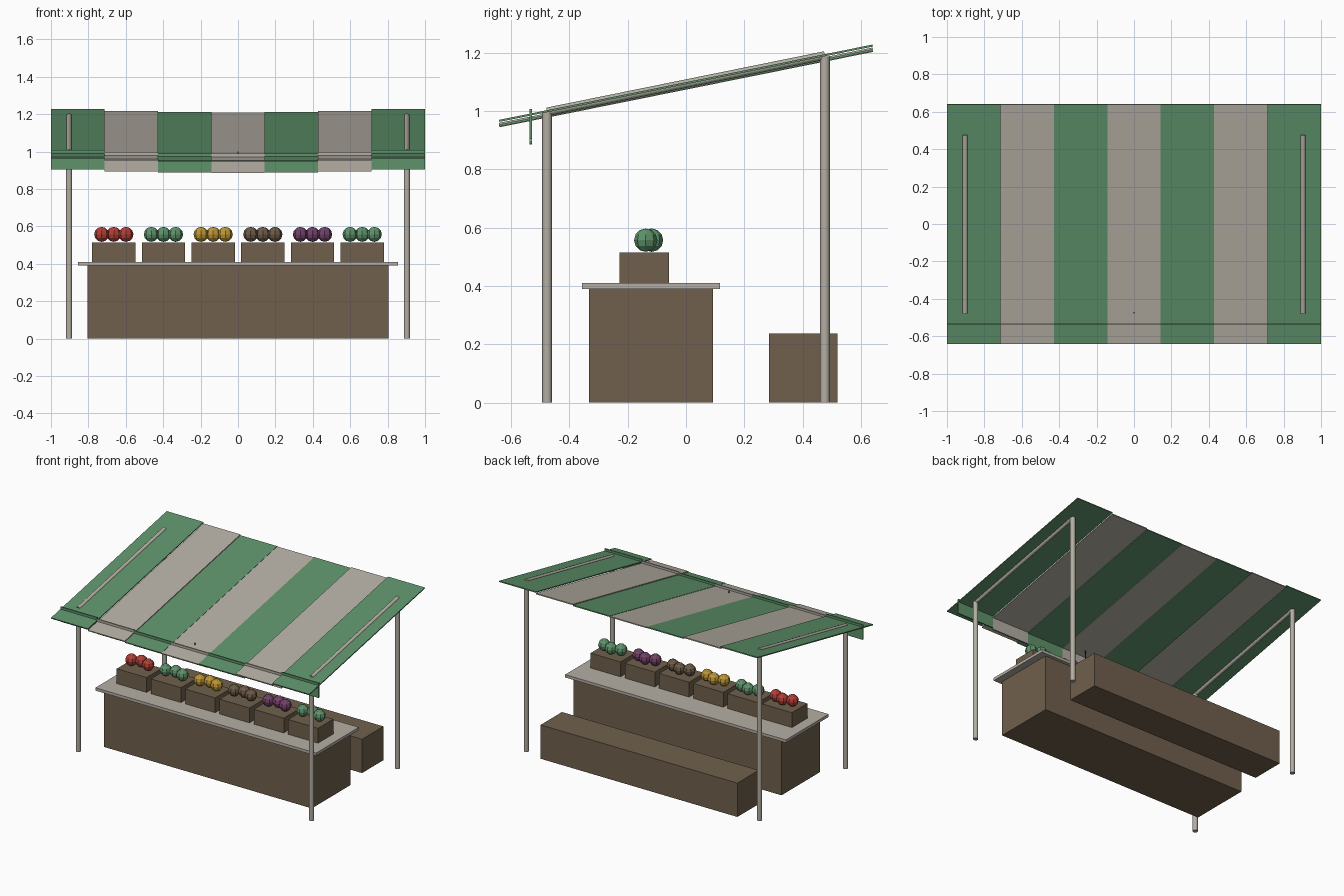
import bpy, bmesh, math
from mathutils import Vector, Matrix

if "Cube" in bpy.data.objects:
    bpy.data.objects.remove(bpy.data.objects["Cube"])


def material(name, r, g, b):
    lin = [((c / 255 + 0.055) / 1.055) ** 2.4 for c in (r, g, b)]
    m = bpy.data.materials.new(name)
    m.diffuse_color = (*lin, 1)
    m.use_nodes = True
    m.node_tree.nodes["Principled BSDF"].inputs["Base Color"].default_value = m.diffuse_color
    return m


GREEN = material("green", 94, 146, 106)
CREAM = material("cream grey", 180, 174, 163)
WOOD = material("brown wood", 112, 96, 77)
RED = material("red", 178, 62, 54)
YELLOW = material("yellow", 190, 150, 52)
EARTH = material("earth brown", 108, 90, 72)
PURPLE = material("purple", 114, 66, 104)
DARK = material("dark cord", 50, 48, 46)


def finish(name, bm, mat):
    me = bpy.data.meshes.new(name)
    bm.to_mesh(me)
    bm.free()
    me.materials.append(mat)
    ob = bpy.data.objects.new(name, me)
    bpy.context.collection.objects.link(ob)
    return ob


def box(name, lo, hi, mat, tilt=0):
    lo, hi = Vector(lo), Vector(hi)
    bm = bmesh.new()
    bmesh.ops.create_cube(bm, size=1, matrix=Matrix.Translation((lo + hi) / 2)
                          @ Matrix.Rotation(tilt, 4, 'X')
                          @ Matrix.Diagonal((*(hi - lo), 1)))
    return finish(name, bm, mat)


def rod(name, a, b, r, mat, sides=10):
    a, b = Vector(a), Vector(b)
    bm = bmesh.new()
    rot = (b - a).to_track_quat('Z', 'Y').to_matrix().to_4x4()
    bmesh.ops.create_cone(bm, cap_ends=True, segments=sides, radius1=r, radius2=r,
                          depth=(b - a).length,
                          matrix=Matrix.Translation((a + b) / 2) @ rot)
    ob = finish(name, bm, mat)
    for p in ob.data.polygons:
        p.use_smooth = len(p.vertices) == 4
    for e in ob.data.edges:  # keep the end rims sharp
        za, zb = (ob.data.vertices[v].co for v in e.vertices)
        e.use_edge_sharp = abs((za - zb).dot((b - a).normalized())) < 1e-4
    return ob


# Counter, counter top and rear bench
box("counter", (-0.805, -0.333, 0), (0.805, 0.093, 0.39), WOOD)
box("counter_top", (-0.855, -0.357, 0.39), (0.855, 0.116, 0.41), CREAM)
box("rear_bench", (-0.762, 0.284, 0), (0.762, 0.52, 0.237), WOOD)

# Posts and sloping side rails
for side, x in (("left", -0.903), ("right", 0.903)):
    rod(f"front_post_{side}", (x, -0.476, 0), (x, -0.476, 0.995), 0.017, CREAM)
    rod(f"back_post_{side}", (x, 0.476, 0), (x, 0.476, 1.187), 0.017, CREAM)
    rod(f"side_rail_{side}", (x, -0.476, 0.997), (x, 0.476, 1.19), 0.0145, CREAM)

# Striped canopy with a slight sag, and the hanging valance
slope = math.atan(0.2016)
width = 2 / 7
length = 1.28 / math.cos(slope)
for i in range(7):
    x0 = -1 + i * width
    sag = 0.0185 * (1 - ((i - 3) / 3) ** 2)
    mat = CREAM if i % 2 else GREEN
    zc = 1.095 - sag
    box(f"canopy_stripe_{i}", (x0, -length / 2, zc - 0.0035),
        (x0 + width, length / 2, zc + 0.0035), mat, slope)
    box(f"valance_{i}", (x0, -0.537, 0.903 - sag),
        (x0 + width, -0.528, 1.007 - sag), mat)

# Short cord under the canopy
rod("hanging_cord", (0, -0.475, 0.915), (0, -0.475, 1.0), 0.004, DARK, 6)

# Crates, each with three pieces of produce
for i, mat in enumerate((RED, GREEN, YELLOW, EARTH, PURPLE, GREEN)):
    x = -0.664 + i * 0.2656
    box(f"crate_{i}", (x - 0.116, -0.228, 0.41), (x + 0.116, -0.058, 0.514), WOOD)
    for j in range(3):
        bm = bmesh.new()
        y = -0.118 if j == 1 else -0.138
        bmesh.ops.create_uvsphere(bm, u_segments=8, v_segments=6, radius=0.04,
                                  matrix=Matrix.Translation((x + (j - 1) * 0.065, y, 0.557)))
        finish(f"produce_{i}_{j}", bm, mat)
